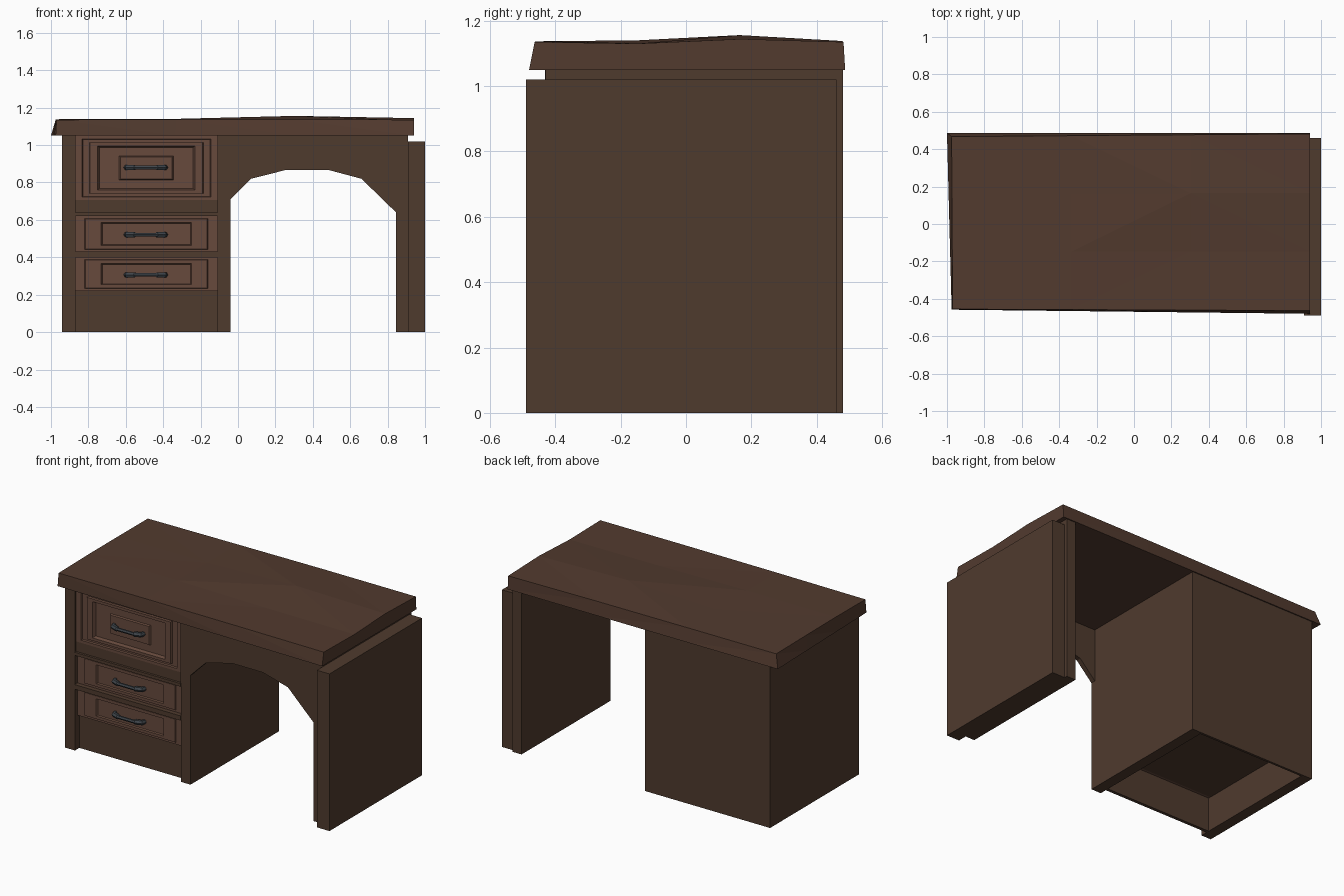
import bpy, bmesh
from mathutils import Vector

if "Cube" in bpy.data.objects:
    bpy.data.objects.remove(bpy.data.objects["Cube"])


def material(name, rgb):
    m = bpy.data.materials.new(name)
    m.diffuse_color = (*rgb, 1)
    m.use_nodes = True
    m.node_tree.nodes["Principled BSDF"].inputs["Base Color"].default_value = m.diffuse_color
    return m


WOOD = material("dark_wood", (0.078, 0.043, 0.027))
TOP = material("top_wood", (0.085, 0.043, 0.028))
FRONT = material("drawer_wood", (0.135, 0.068, 0.046))
METAL = material("dark_metal", (0.05, 0.06, 0.07))


def finish(name, bm, mat):
    bmesh.ops.recalc_face_normals(bm, faces=bm.faces)
    me = bpy.data.meshes.new(name)
    bm.to_mesh(me)
    bm.free()
    me.materials.append(mat)
    ob = bpy.data.objects.new(name, me)
    bpy.context.collection.objects.link(ob)
    return ob


def box(name, x, y, z, mat=WOOD):
    bm = bmesh.new()
    bmesh.ops.create_cube(bm, size=1)
    for v in bm.verts:
        v.co = [(a + b) / 2 + c * (b - a) for (a, b), c in zip((x, y, z), v.co)]
    return finish(name, bm, mat)


def loft(name, rings, mat):
    """Join closed rings of points and cap both ends."""
    bm = bmesh.new()
    loops = [[bm.verts.new(p) for p in r] for r in rings]
    n = len(loops[0])
    for a, b in zip(loops, loops[1:]):
        for i in range(n):
            j = (i + 1) % n
            bm.faces.new((a[i], a[j], b[j], b[i]))
    bm.faces.new(loops[0])
    bm.faces.new(loops[-1])
    return finish(name, bm, mat)


def drawer(name, z0, z1, steps):
    """Moulded drawer front: steps are (x margin, z margin, y)."""
    rings = []
    for mx, mz, y in [(0, 0, -0.35)] + steps:
        a, b, c, d = -0.87 + mx, -0.11 - mx, z0 + mz, z1 - mz
        rings.append([(a, y, c), (b, y, c), (b, y, d), (a, y, d)])
    return loft(name, rings, FRONT)


def handle(name, z, y):
    """Bowed bar with thicker collars near its ends."""
    path = [(-0.105, 0, .014), (-0.10, -0.022, .016), (-0.06, -0.036, .016),
            (-0.055, -0.037, .011), (0.055, -0.037, .011), (0.06, -0.036, .016),
            (0.10, -0.022, .016), (0.105, 0, .014)]
    pts = [Vector((-0.493 + dx, y + dy, z)) for dx, dy, r in path]
    rings = []
    for i, p in enumerate(pts):
        t = (pts[min(i + 1, 7)] - pts[max(i - 1, 0)]).normalized()
        up = Vector((0, 0, 1))
        side = t.cross(up)
        r = path[i][2]
        offs = [(1, 0), (.5, .87), (-.5, .87), (-1, 0), (-.5, -.87), (.5, -.87)]
        rings.append([p + (side * u + up * v) * r for u, v in offs])
    return loft(name, rings, METAL)


# Cabinet carcass, open below the floor
for name, a, b in (("cabinet_left_wall", -0.94, -0.87), ("cabinet_right_wall", -0.11, -0.04),
                   ("right_inner_leg", 0.845, 0.91)):
    box(name, (a, b), (-0.43, 0.48), (0, 1.05))
box("cabinet_back", (-0.87, -0.11), (0.465, 0.48), (0, 1.05))
box("cabinet_floor", (-0.87, -0.11), (-0.37, 0.465), (0.22, 0.24))
box("front_plinth", (-0.87, -0.11), (-0.385, -0.365), (0, 0.22))
box("right_outer_panel", (0.91, 1.0), (-0.49, 0.46), (0, 1.02))

# Drawer rails
box("upper_rail", (-0.87, -0.11), (-0.42, -0.35), (0.64, 0.705))
box("upper_ledge", (-0.87, -0.11), (-0.435, -0.35), (0.62, 0.64))
box("lower_ledge", (-0.87, -0.11), (-0.435, -0.35), (0.40, 0.43))

# Arched apron over the knee hole
arch = [(-0.11, 1.05), (-0.11, 0.64), (0.07, 0.82), (0.26, 0.868), (0.48, 0.868),
        (0.66, 0.82), (0.845, 0.64), (0.845, 1.05)]
loft("arched_apron", [[(x, y, z) for x, z in arch] for y in (-0.431, -0.40)], WOOD)

# Drawer fronts and handles
drawer("top_drawer", 0.705, 1.05, [
    (0, 0, -0.42), (0.035, 0.017, -0.42), (0.04, 0.02, -0.408), (0.075, 0.035, -0.408),
    (0.08, 0.037, -0.422), (0.12, 0.055, -0.422), (0.13, 0.063, -0.402),
    (0.235, 0.108, -0.402), (0.242, 0.113, -0.412)])
handle("top_handle", 0.88, -0.412)
for name, z0, z1 in (("middle", 0.43, 0.62), ("bottom", 0.22, 0.40)):
    drawer(name + "_drawer", z0, z1, [
        (0, 0, -0.405), (0.05, 0.012, -0.405), (0.055, 0.015, -0.412),
        (0.138, 0.034, -0.412), (0.145, 0.038, -0.402)])
    handle(name + "_handle", (z0 + z1) / 2 - 0.004, -0.402)

# Warped table top: wavy upper grid, flared skirt, flat underside
heights = [[1.135, 1.137, 1.137, 1.135], [1.138, 1.14, 1.132, 1.13],
           [1.137, 1.136, 1.156, 1.144], [1.135, 1.137, 1.138, 1.135]]
upper = [(-0.97, -0.455), (0.94, -0.463), (0.94, 0.482), (-0.975, 0.467)]
lower = [(-0.975, -0.458), (0.94, -0.48), (0.94, 0.487), (-1.0, 0.487)]


def corner_mix(c, u, v):
    p = [Vector(q) for q in c]
    return p[0].lerp(p[1], u).lerp(p[3].lerp(p[2], u), v)


bm = bmesh.new()
layers = []
for corners in (upper, lower):
    layers.append([[bm.verts.new((*corner_mix(corners, i / 3, j / 3),
                                  heights[j][i] if corners is upper else 1.05))
                    for i in range(4)] for j in range(4)])
for g in layers:
    for j in range(3):
        for i in range(3):
            bm.faces.new((g[j][i], g[j][i + 1], g[j + 1][i + 1], g[j + 1][i]))
rim = ([(0, i) for i in range(3)] + [(j, 3) for j in range(3)]
       + [(3, i) for i in (3, 2, 1)] + [(j, 0) for j in (3, 2, 1)])
for (a, b), (c, d) in zip(rim, rim[1:] + rim[:1]):
    u, l = layers
    bm.faces.new((u[a][b], u[c][d], l[c][d], l[a][b]))
bmesh.ops.triangulate(bm, faces=bm.faces)
finish("table_top", bm, TOP)
